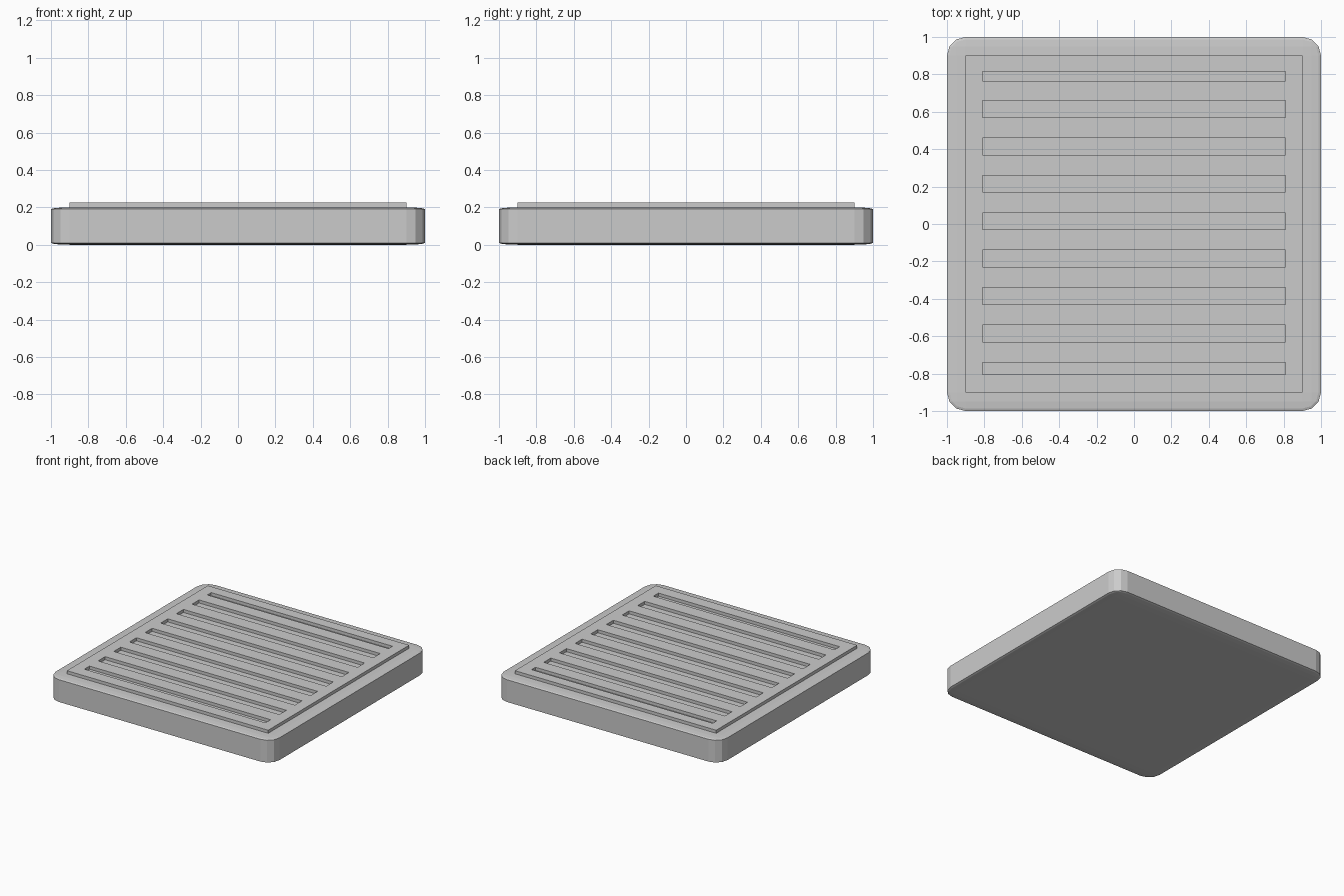
import bpy, bmesh
from mathutils import Matrix

if "Cube" in bpy.data.objects:
    bpy.data.objects.remove(bpy.data.objects["Cube"])


def add_object(name, bm):
    mesh = bpy.data.meshes.new(name)
    bm.to_mesh(mesh)
    bm.free()
    obj = bpy.data.objects.new(name, mesh)
    bpy.context.collection.objects.link(obj)
    return obj


def add_box(bm, x0, x1, y0, y1, z0, z1):
    centre = Matrix.Translation(((x0 + x1) / 2, (y0 + y1) / 2, (z0 + z1) / 2))
    size = Matrix.Diagonal((x1 - x0, y1 - y0, z1 - z0, 1))
    bmesh.ops.create_cube(bm, size=1, matrix=centre @ size)


# Base slab: rounded cube flattened so that its top and bottom rims are shallow
bm = bmesh.new()
bmesh.ops.create_cube(bm, size=2)
bmesh.ops.bevel(bm, geom=bm.edges[:], offset=0.1, offset_type='OFFSET',
                segments=3, profile=0.5, affect='EDGES')
bmesh.ops.scale(bm, vec=(1, 1, 0.1), verts=bm.verts)
bmesh.ops.translate(bm, vec=(0, 0, 0.1), verts=bm.verts)
add_object("base_slab", bm)

# Raised panel, standing slightly proud of the slab
OUTER, INNER, TOP, FLOOR = 0.9, 0.81, 0.225, 0.2
GROOVES = [(0.765, 0.815)]
GROOVES += [(0.57 - 0.2 * i, 0.66 - 0.2 * i) for i in range(7)]
GROOVES += [(-0.805, -0.74)]

# Panel is a grid of cells; groove cells stay down at the slab surface
ys = [-OUTER] + sorted(y for g in GROOVES for y in g) + [OUTER]
xs = [-OUTER, -INNER, INNER, OUTER]
bm = bmesh.new()
faces = []
for j in range(len(ys) - 1):
    for i in range(3):
        if i == 1 and j % 2 == 1:
            continue
        corners = [(xs[i], ys[j]), (xs[i + 1], ys[j]),
                   (xs[i + 1], ys[j + 1]), (xs[i], ys[j + 1])]
        bm.faces.new([bm.verts.new((x, y, FLOOR)) for x, y in corners])
bmesh.ops.remove_doubles(bm, verts=bm.verts, dist=0.0001)
raised = bmesh.ops.extrude_face_region(bm, geom=bm.faces[:])
bmesh.ops.translate(bm, vec=(0, 0, TOP - FLOOR),
                    verts=[v for v in raised["geom"] if isinstance(v, bmesh.types.BMVert)])
bmesh.ops.dissolve_limit(bm, angle_limit=0.01, verts=bm.verts, edges=bm.edges)
bmesh.ops.recalc_face_normals(bm, faces=bm.faces)
add_object("grooved_panel", bm)
